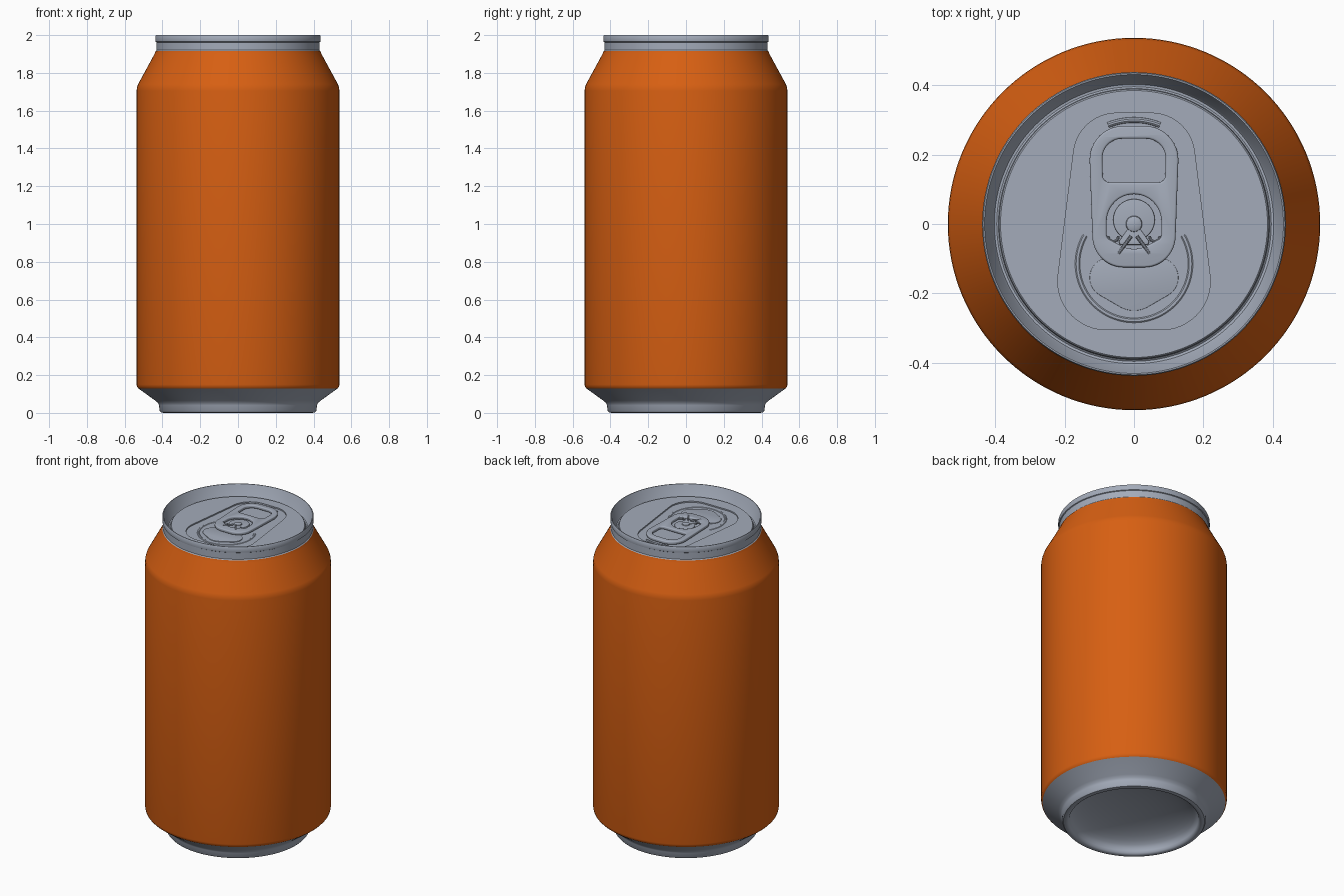
import bpy, bmesh
from math import sin, cos, pi, radians
from mathutils import Vector
from mathutils.geometry import convex_hull_2d

cube = bpy.data.objects.get("Cube")
if cube:
    bpy.data.objects.remove(cube)


def material(name, rgb):
    m = bpy.data.materials.new(name)
    m.use_nodes = True
    m.diffuse_color = (*rgb, 1)
    m.node_tree.nodes["Principled BSDF"].inputs["Base Color"].default_value = (*rgb, 1)
    return m


ORANGE = material("orange paint", (0.68, 0.115, 0.006))
METAL = material("brushed aluminium", (0.37, 0.41, 0.49))


def finish(name, mesh, mat, angle=35):
    mesh.materials.clear()
    mesh.materials.append(mat)
    mesh.shade_smooth()
    mesh.set_sharp_from_angle(angle=radians(angle))
    ob = bpy.data.objects.new(name, mesh)
    bpy.context.collection.objects.link(ob)
    return ob


def lathe(name, profile, mat, steps=128):
    """Revolve (radius, z) points; the profile runs with the outside on its right."""
    bm = bmesh.new()
    rings = [[bm.verts.new((r * cos(2 * pi * k / steps), r * sin(2 * pi * k / steps), z))
              for k in range(steps)] for r, z in profile]
    for a, b in zip(rings, rings[1:]):
        for k in range(steps):
            n = (k + 1) % steps
            bm.faces.new((a[k], a[n], b[n], b[k]))
    bmesh.ops.remove_doubles(bm, verts=bm.verts, dist=1e-5)
    mesh = bpy.data.meshes.new(name)
    bm.to_mesh(mesh)
    bm.free()
    return finish(name, mesh, mat)


def curve_mesh(name, paths, cyclic, **settings):
    """Turn poly paths into a mesh through a temporary curve."""
    cu = bpy.data.curves.new(name, "CURVE")
    for key, value in settings.items():
        setattr(cu, key, value)
    for path in paths:
        s = cu.splines.new("POLY")
        s.points.add(len(path) - 1)
        for p, co in zip(s.points, path):
            p.co = (co[0], co[1], 0, 1)
        s.use_cyclic_u = cyclic
    tmp = bpy.data.objects.new(name + " curve", cu)
    bpy.context.collection.objects.link(tmp)
    deps = bpy.context.evaluated_depsgraph_get()
    mesh = bpy.data.meshes.new_from_object(tmp.evaluated_get(deps))
    bpy.data.objects.remove(tmp)
    bpy.data.curves.remove(cu)
    return mesh


def plate(name, outlines, z0, z1, bevel=0.0):
    """Flat plate; outlines after the first are holes."""
    mesh = curve_mesh(name, outlines, True, dimensions="2D", fill_mode="BOTH",
                      extrude=(z1 - z0) / 2 - bevel, bevel_depth=bevel,
                      bevel_resolution=2, offset=-bevel)
    bm = bmesh.new()
    bm.from_mesh(mesh)
    bmesh.ops.remove_doubles(bm, verts=bm.verts, dist=1e-5)
    bmesh.ops.recalc_face_normals(bm, faces=bm.faces)
    bm.to_mesh(mesh)
    bm.free()
    ob = finish(name, mesh, METAL)
    ob.location.z = (z0 + z1) / 2
    return ob


def bead(name, path, radius, z):
    mesh = curve_mesh(name, [path], False, dimensions="3D", fill_mode="FULL",
                      bevel_depth=radius, bevel_resolution=3, use_fill_caps=True)
    ob = finish(name, mesh, METAL)
    ob.location.z = z
    return ob


def arc(x, y, r, start, end, n=32):
    return [(x + r * cos(radians(start + (end - start) * i / n)),
             y + r * sin(radians(start + (end - start) * i / n))) for i in range(n + 1)]


def hull(*circles):
    """Outline around circles (x, y, r), each mirrored in x."""
    pts = [Vector(p) for x, y, r in circles for sx in {x, -x}
           for p in arc(sx, y, r, 0, 360, 48)[:-1]]
    return [pts[i] for i in convex_hull_2d(pts)]


# Can shell: domed base, painted wall, seamed rim
dome = [(0.372 * sin(radians(a)), 0.02 + 0.1 * cos(radians(a))) for a in range(0, 91, 9)]
lathe("domed_base", dome + [(0.376, 0.008), (0.385, 0.001), (0.395, 0), (0.408, 0.003),
      (0.415, 0.012), (0.418, 0.04), (0.424, 0.053), (0.438, 0.065), (0.528, 0.13)], METAL)
lathe("painted_body", [(0.528, 0.13), (0.534, 0.137), (0.537, 0.15), (0.537, 1.705),
      (0.535, 1.722), (0.529, 1.74), (0.442, 1.9), (0.437, 1.915)], ORANGE)
lathe("neck_and_rim", [(0.437, 1.915), (0.432, 1.92), (0.432, 1.962), (0.437, 1.965),
      (0.438, 1.972), (0.438, 1.995), (0.435, 2.0), (0.431, 2.0), (0.428, 1.994),
      (0.408, 1.926), (0.403, 1.919), (0.396, 1.918), (0.391, 1.922),
      (0.389, 1.936), (0.385, 1.94), (0.38, 1.94)], METAL)

# Lid panel with a sunken area for the tab and mouth
LID, FLOOR = 1.94, 1.932
recess = hull((0.05, 0.195, 0.125), (0.08, -0.165, 0.14))
plate("lid_panel", [arc(0, 0, 0.385, 0, 360, 128)[:-1], recess], FLOOR - 0.004, LID)
plate("recess_floor", [hull((0, 0, 0.38))], FLOOR - 0.006, FLOOR)
plate("mouth_panel", [hull((0.07, -0.155, 0.058), (0, -0.17, 0.08))],
      FLOOR - 0.002, FLOOR + 0.004, 0.0015)
bead("mouth_bead", arc(0, -0.115, 0.163, 150, 390, 64), 0.012, FLOOR - 0.009)
bead("finger_ridge", arc(0, 0.1, 0.2, 68, 112), 0.009, FLOOR - 0.003)

# Pull tab: ring with a finger hole and a rivet window
finger_hole = hull((0.035, 0.19, 0.056), (0.07, 0.14, 0.02))
rivet_window = hull((0, 0.007, 0.079), (0.062, -0.03, 0.017))
plate("pull_tab", [hull((0.03, 0.185, 0.098), (0.03, -0.035, 0.09)),
                   finger_hole, rivet_window], FLOOR + 0.003, FLOOR + 0.023, 0.006)

# Rivet tongue, its braces and the rivet
plate("rivet_tongue", [hull((0, 0.012, 0.06))], FLOOR, FLOOR + 0.011, 0.003)
plate("tongue_hinge", [hull((0.012, -0.02, 0.008), (0.035, -0.052, 0.008))],
      FLOOR + 0.002, FLOOR + 0.014, 0.003)
for side, label in ((1, "left"), (-1, "right")):
    bead("tongue_brace_" + label, [(side * 0.008, -0.035), (side * 0.045, -0.085)],
         0.005, FLOOR + 0.021)
    bead("window_curl_" + label, [(side * x, y) for x, y in arc(0.06, -0.035, 0.015, 180, 360, 12)],
         0.004, FLOOR + 0.016)
z = FLOOR + 0.01
lathe("rivet", [(0.024, z), (0.022, z + 0.006), (0.016, z + 0.009), (0, z + 0.01)], METAL, 32)
